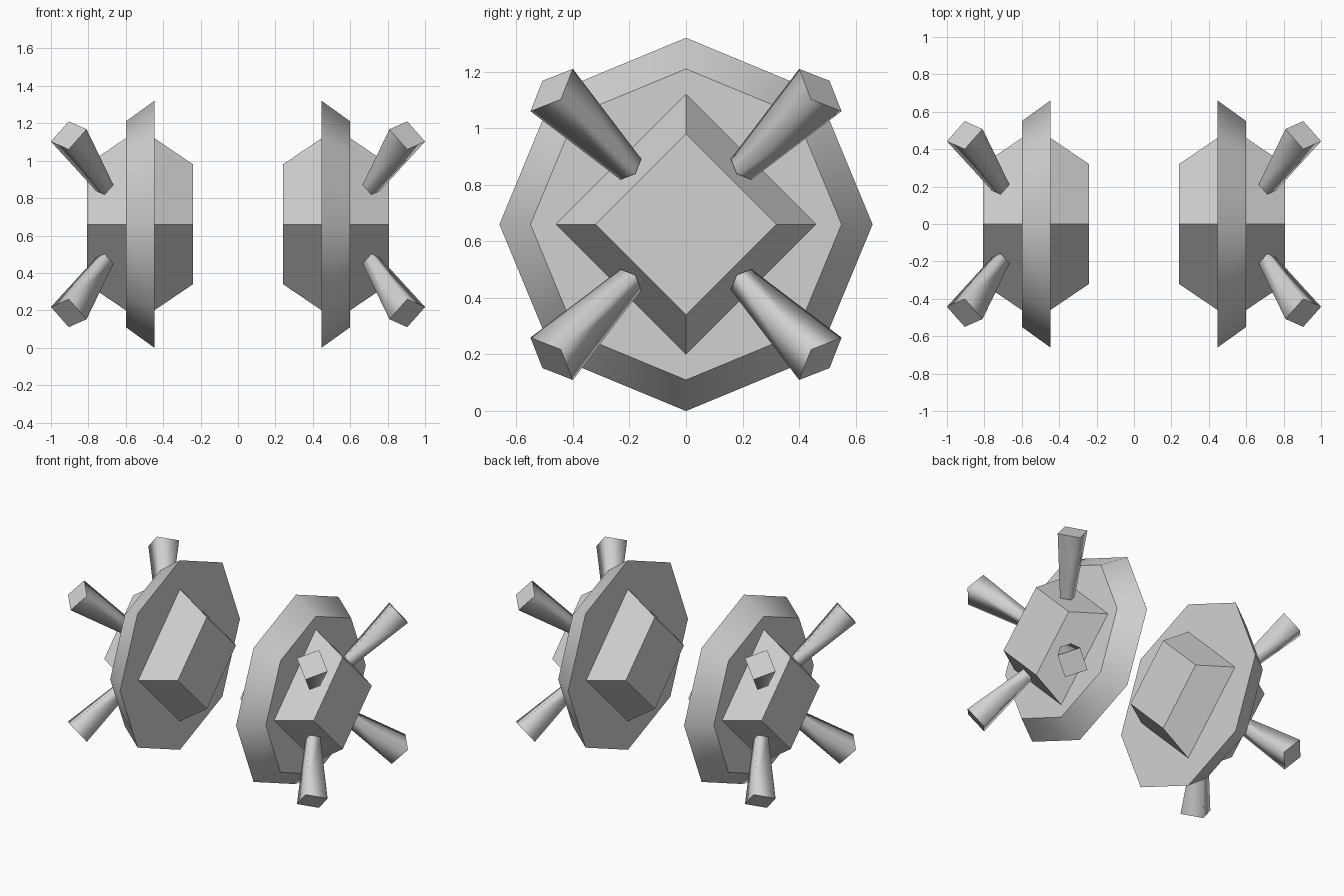
import bpy, bmesh, math
from mathutils import Vector

cube = bpy.data.objects.get("Cube")
if cube:
    bpy.data.objects.remove(cube, do_unlink=True)

CENTRE_Z = 0.66

grey = bpy.data.materials.new("light grey")
grey.use_nodes = True
COLOUR = (0.64, 0.64, 0.64, 1)
grey.diffuse_color = COLOUR
grey.node_tree.nodes["Principled BSDF"].inputs["Base Color"].default_value = COLOUR


def loft(name, rings, sides, u, v, smooth):
    """Join rings given as (centre, radius), with u and v spanning each ring."""
    bm = bmesh.new()
    loops = []
    for centre, radius in rings:
        loop = []
        for i in range(sides):
            a = math.tau * i / sides
            loop.append(bm.verts.new(centre + radius * (math.cos(a) * u + math.sin(a) * v)))
        loops.append(loop)
    for low, high in zip(loops, loops[1:]):
        for i in range(sides):
            j = (i + 1) % sides
            face = bm.faces.new((low[i], low[j], high[j], high[i]))
            face.smooth = smooth
    # Flat end caps with sharp rims
    for loop in (loops[0], loops[-1]):
        cap = bm.faces.new(loop)
        for edge in cap.edges:
            edge.smooth = False
    bmesh.ops.recalc_face_normals(bm, faces=bm.faces[:])
    mesh = bpy.data.meshes.new(name)
    bm.to_mesh(mesh)
    bm.free()
    mesh.materials.append(grey)
    obj = bpy.data.objects.new(name, mesh)
    bpy.context.collection.objects.link(obj)
    return obj


UP = Vector((0, 0, 1))
BACK = Vector((0, 1, 0))

for side, s in (("left", 1), ("right", -1)):
    def on_axis(x):
        return Vector((s * x, 0, CENTRE_Z))

    # Eight-sided plate, narrowing outwards
    loft(side + "_plate", [(on_axis(0.447), 0.66), (on_axis(0.6), 0.55)],
         8, UP, BACK, True)

    # Diamond-shaped core, tapering at both ends
    loft(side + "_core", [(on_axis(0.24), 0.32), (on_axis(0.447), 0.46),
                          (on_axis(0.6), 0.46), (on_axis(0.807), 0.32)],
         4, UP, BACK, False)

    # Four prongs standing on the sloping outer faces of the core
    for height, sz in (("upper", 1), ("lower", -1)):
        for depth, sy in (("back", 1), ("front", -1)):
            radial = Vector((0, sy, sz)).normalized()
            tangent = Vector((0, sz, -sy)).normalized()
            root = on_axis(0.713) + radial * 0.276
            tip = on_axis(0.905) + radial * 0.672
            across = (tip - root).normalized().cross(tangent)
            loft(f"{side}_{height}_{depth}_prong", [(root, 0.052), (tip, 0.106)],
                 4, tangent, across, True)
